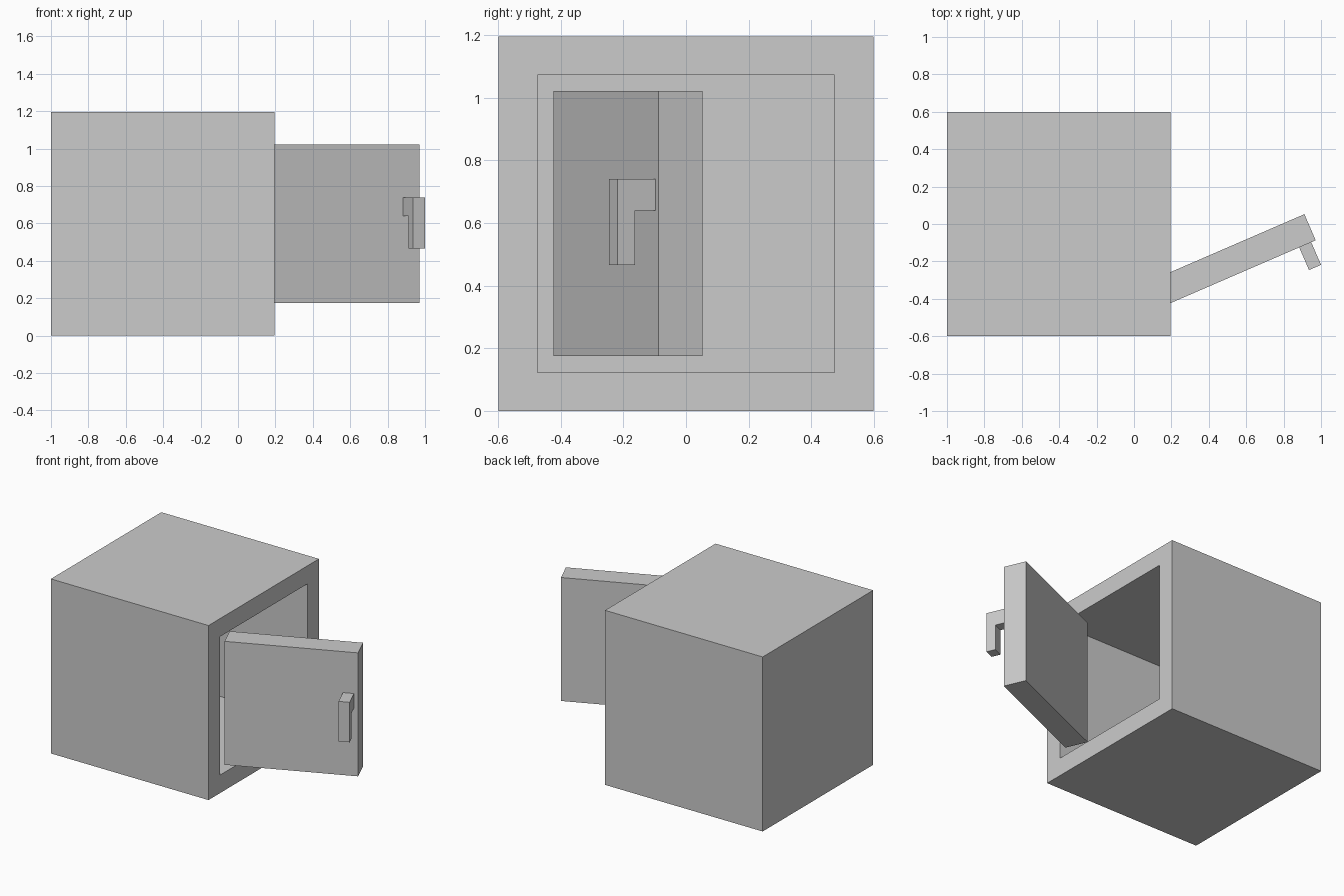
import bpy, bmesh
from math import radians
from mathutils import Vector, Matrix

if "Cube" in bpy.data.objects:
    bpy.data.objects.remove(bpy.data.objects["Cube"])

WALL = 0.175
FRONT_X, HINGE_Y = 0.195, -0.423
Z0, Z1 = 0.175, 1.021


def make_object(name, bm):
    bmesh.ops.recalc_face_normals(bm, faces=bm.faces)
    mesh = bpy.data.meshes.new(name)
    bm.to_mesh(mesh)
    bm.free()
    obj = bpy.data.objects.new(name, mesh)
    bpy.context.collection.objects.link(obj)
    return obj


def box(lo, hi):
    lo, hi = Vector(lo), Vector(hi)
    bm = bmesh.new()
    bmesh.ops.create_cube(bm, size=1, matrix=Matrix.Translation((lo + hi) / 2)
                          @ Matrix.Diagonal((*(hi - lo), 1)))
    return bm


# Hollow cabinet: inset the open side, then push it in to leave equal walls
bm = box((-1, -0.598, 0), (FRONT_X, 0.598, 1.196))
bm.normal_update()
opening = max(bm.faces, key=lambda f: f.normal.x)
bmesh.ops.inset_region(bm, faces=[opening], thickness=WALL)
cavity = bmesh.ops.extrude_discrete_faces(bm, faces=[opening])["faces"][0]
bmesh.ops.translate(bm, verts=cavity.verts, vec=(-(1 + FRONT_X - WALL), 0, 0))
make_object("safe_body", bm)

# Swung-open door, modelled along x from its hinge with -y as the outside
hinge = Matrix.Translation((FRONT_X, HINGE_Y, 0)) @ Matrix.Rotation(radians(23.4), 4, 'Z')
door = make_object("door", box((0, 0, Z0), (0.846, 0.152, Z1)))
door.matrix_world = hinge

# L-shaped handle: side profile (y, z) extruded across its width
profile = [(0, 0.74), (-0.132, 0.74), (-0.132, 0.466),
           (-0.072, 0.466), (-0.072, 0.64), (0, 0.64)]
bm = bmesh.new()
side = bm.faces.new([bm.verts.new((0.75, y, z)) for y, z in profile])
ext = bmesh.ops.extrude_face_region(bm, geom=[side])["geom"]
bmesh.ops.translate(bm, vec=(0.07, 0, 0),
                    verts=[v for v in ext if isinstance(v, bmesh.types.BMVert)])
handle = make_object("door_handle", bm)
handle.matrix_world = hinge
